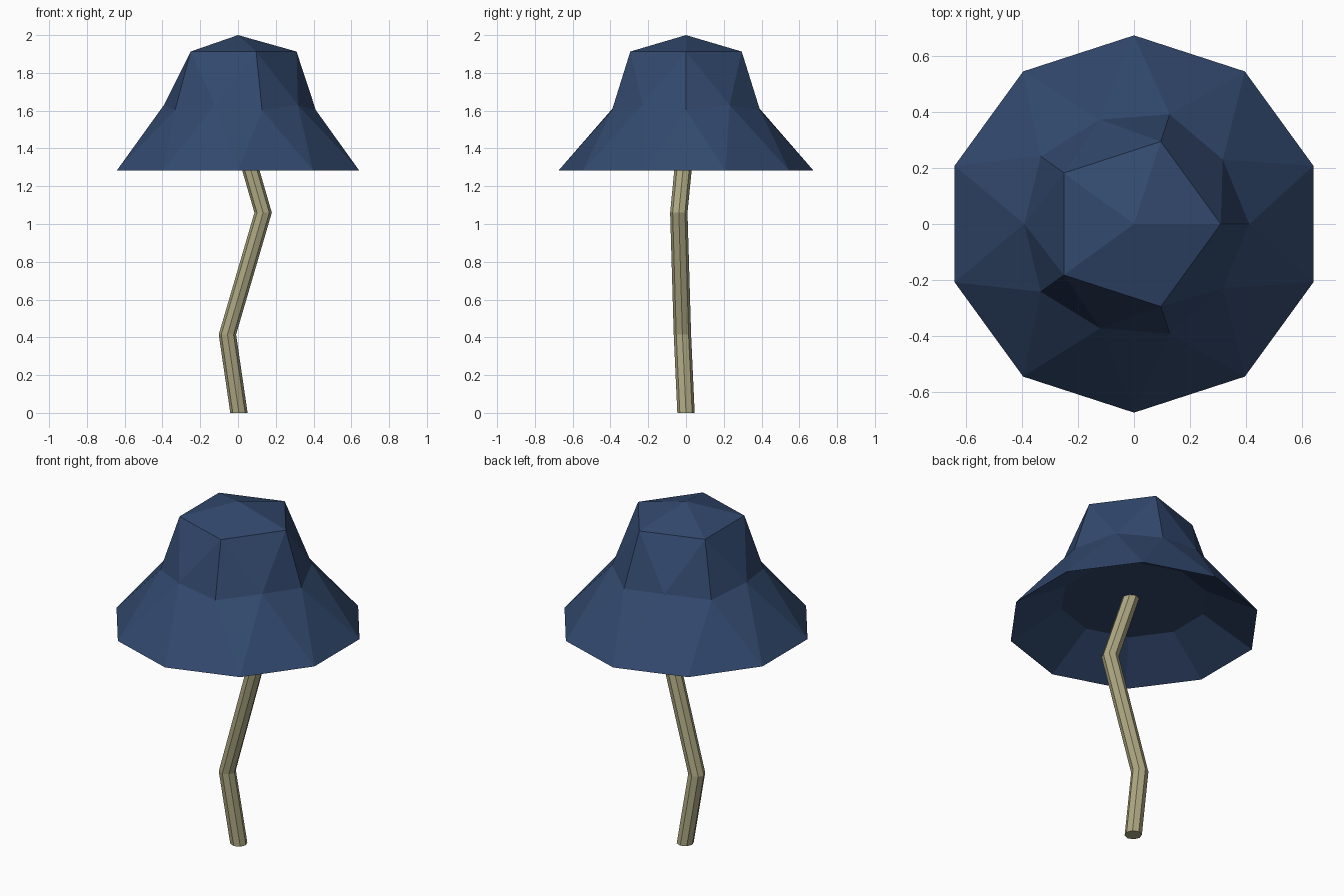
import bpy, bmesh
from math import cos, sin, radians

if "Cube" in bpy.data.objects:
    bpy.data.objects.remove(bpy.data.objects["Cube"])


def material(name, rgb):
    m = bpy.data.materials.new(name)
    m.diffuse_color = (*rgb, 1)
    m.use_nodes = True
    m.node_tree.nodes["Principled BSDF"].inputs["Base Color"].default_value = m.diffuse_color
    return m


def ring(bm, n, r, z, start=0, cx=0, cy=0):
    angles = [radians(start + 360 * i / n) for i in range(n)]
    return [bm.verts.new((cx + r * cos(a), cy + r * sin(a), z)) for a in angles]


def bridge(bm, low, high):
    n = len(low)
    for i in range(n):
        j = (i + 1) % n
        bm.faces.new((low[i], low[j], high[j], high[i]))


def finish(bm, name, mat):
    bmesh.ops.recalc_face_normals(bm, faces=bm.faces)
    mesh = bpy.data.meshes.new(name)
    bm.to_mesh(mesh)
    bm.free()
    mesh.materials.append(mat)
    obj = bpy.data.objects.new(name, mesh)
    bpy.context.collection.objects.link(obj)
    return obj


blue = material("dark blue", (0.032, 0.066, 0.155))
tan = material("pale tan", (0.42, 0.39, 0.225))

# Cap: faceted bell with a five-sided crown and a ten-sided rim
bm = bmesh.new()
apex = bm.verts.new((0, 0, 2))
crown = ring(bm, 5, 0.31, 1.913)
corners = ring(bm, 5, 0.412, 1.603)
mids = ring(bm, 5, 0.392, 1.63, 36)
rim = ring(bm, 10, 0.674, 1.284, 18)
waist = [v for pair in zip(corners, mids) for v in pair]
for k in range(5):
    n = (k + 1) % 5
    bm.faces.new((apex, crown[k], crown[n]))
    bm.faces.new((crown[k], corners[k], mids[k]))
    bm.faces.new((crown[k], mids[k], crown[n]))
    bm.faces.new((crown[n], mids[k], corners[n]))
for k in range(10):
    n = (k + 1) % 10
    bm.faces.new((waist[k], rim[k], waist[n]))
    bm.faces.new((waist[n], rim[k], rim[n]))
# Hollow underside with a flat ceiling
ceiling = ring(bm, 10, 0.395, 1.44, 18)
bridge(bm, rim, ceiling)
bm.faces.new(ceiling)
finish(bm, "mushroom_cap", blue)

# Stem: crooked eight-sided stalk
bm = bmesh.new()
path = [(0.005, 0.0, 0.0), (-0.056, -0.019, 0.415),
        (0.133, -0.038, 1.06), (0.02, 0.0, 1.45)]
rings = [ring(bm, 8, 0.046, z, 0, x, y) for x, y, z in path]
for low, high in zip(rings, rings[1:]):
    bridge(bm, low, high)
bm.faces.new(rings[0])
bm.faces.new(rings[-1])
finish(bm, "mushroom_stem", tan)
